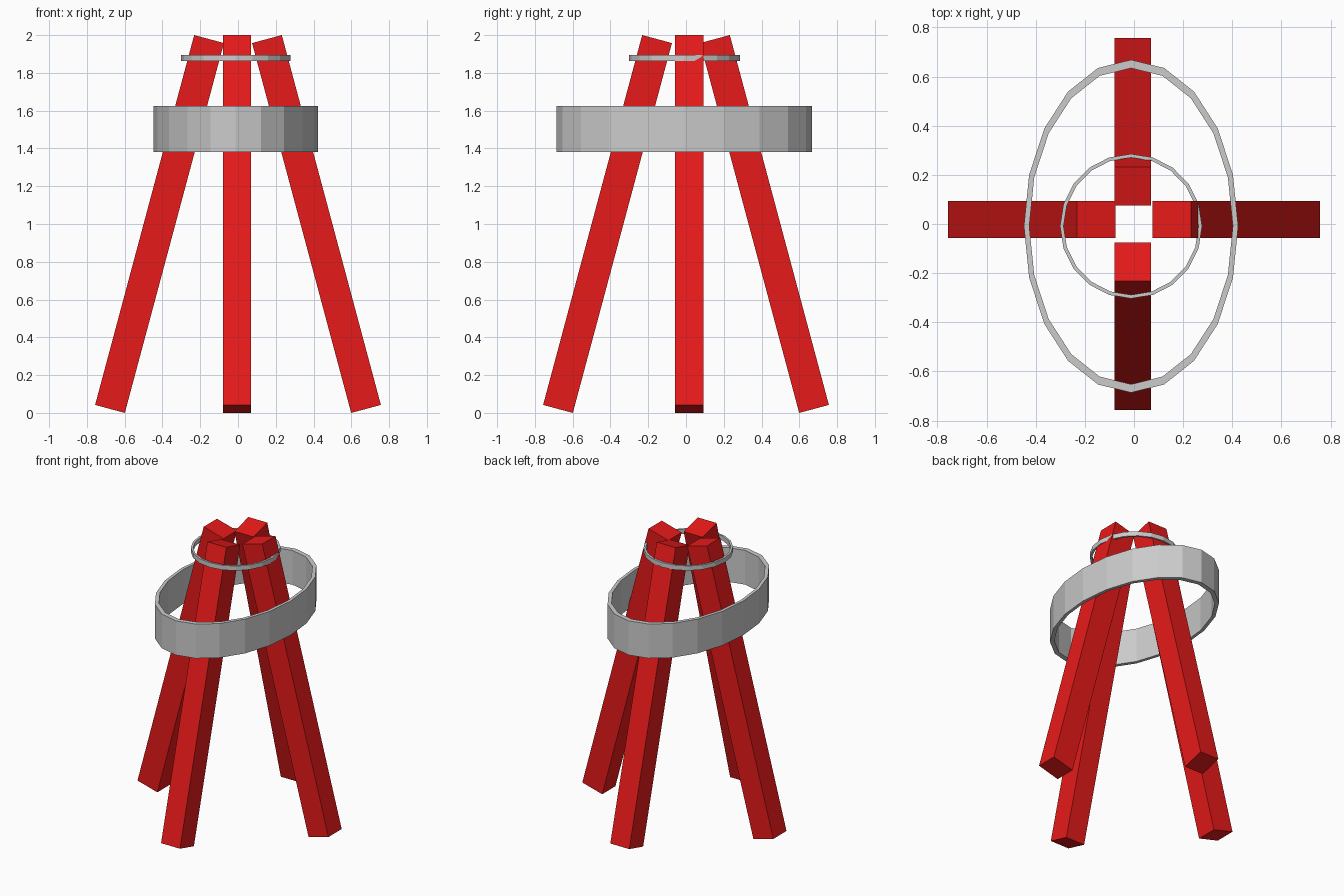
import bpy, bmesh, math
from mathutils import Matrix, Vector

if "Cube" in bpy.data.objects:
    bpy.data.objects.remove(bpy.data.objects["Cube"])

red = bpy.data.materials.new("red_paint")
red.diffuse_color = (0.8, 0.01, 0.01, 1)
red.use_nodes = True
red.node_tree.nodes["Principled BSDF"].inputs["Base Color"].default_value = red.diffuse_color


def add_object(name, bm, material=None):
    bmesh.ops.recalc_face_normals(bm, faces=bm.faces)
    mesh = bpy.data.meshes.new(name)
    bm.to_mesh(mesh)
    bm.free()
    if material:
        mesh.materials.append(material)
    obj = bpy.data.objects.new(name, mesh)
    bpy.context.collection.objects.link(obj)
    return obj


def leg(name, turn, offset):
    # square beam leaning 15 degrees towards the centre
    bm = bmesh.new()
    bmesh.ops.create_cube(bm, size=1)
    place = (Matrix.Translation(offset)
             @ Matrix.Rotation(math.radians(turn), 4, 'Z')
             @ Matrix.Translation((0.4155, 0, 1.0))
             @ Matrix.Rotation(math.radians(-15), 4, 'Y')
             @ Matrix.Diagonal((0.163, 0.15, 2.027, 1)))
    bmesh.ops.transform(bm, matrix=place, verts=bm.verts)
    add_object(name, bm, red)


def ring(name, rx, ry, inner, z0, z1, sides=20):
    # hollow elliptical band, rectangular in section
    bm = bmesh.new()
    section = [(1, z0), (1, z1), (inner, z1), (inner, z0)]
    loops = []
    for i in range(sides):
        a = math.tau * i / sides
        loops.append([bm.verts.new((-0.012 + rx * s * math.cos(a),
                                    -0.009 + ry * s * math.sin(a), z))
                      for s, z in section])
    for i in range(sides):
        a, b = loops[i], loops[(i + 1) % sides]
        for j in range(4):
            k = (j + 1) % 4
            bm.faces.new((a[j], b[j], b[k], a[k]))
    add_object(name, bm)


# four splayed legs
leg("right_leg", 0, Vector((0, 0.018, 0)))
leg("back_leg", 90, Vector((-0.005, 0, 0)))
leg("left_leg", 180, Vector((0, 0.018, 0)))
leg("front_leg", 270, Vector((-0.005, 0, 0)))

# wide oval band and thin top hoop
ring("oval_band", 0.436, 0.677, 0.95, 1.38, 1.625)
ring("top_hoop", 0.289, 0.294, 0.95, 1.862, 1.895)
